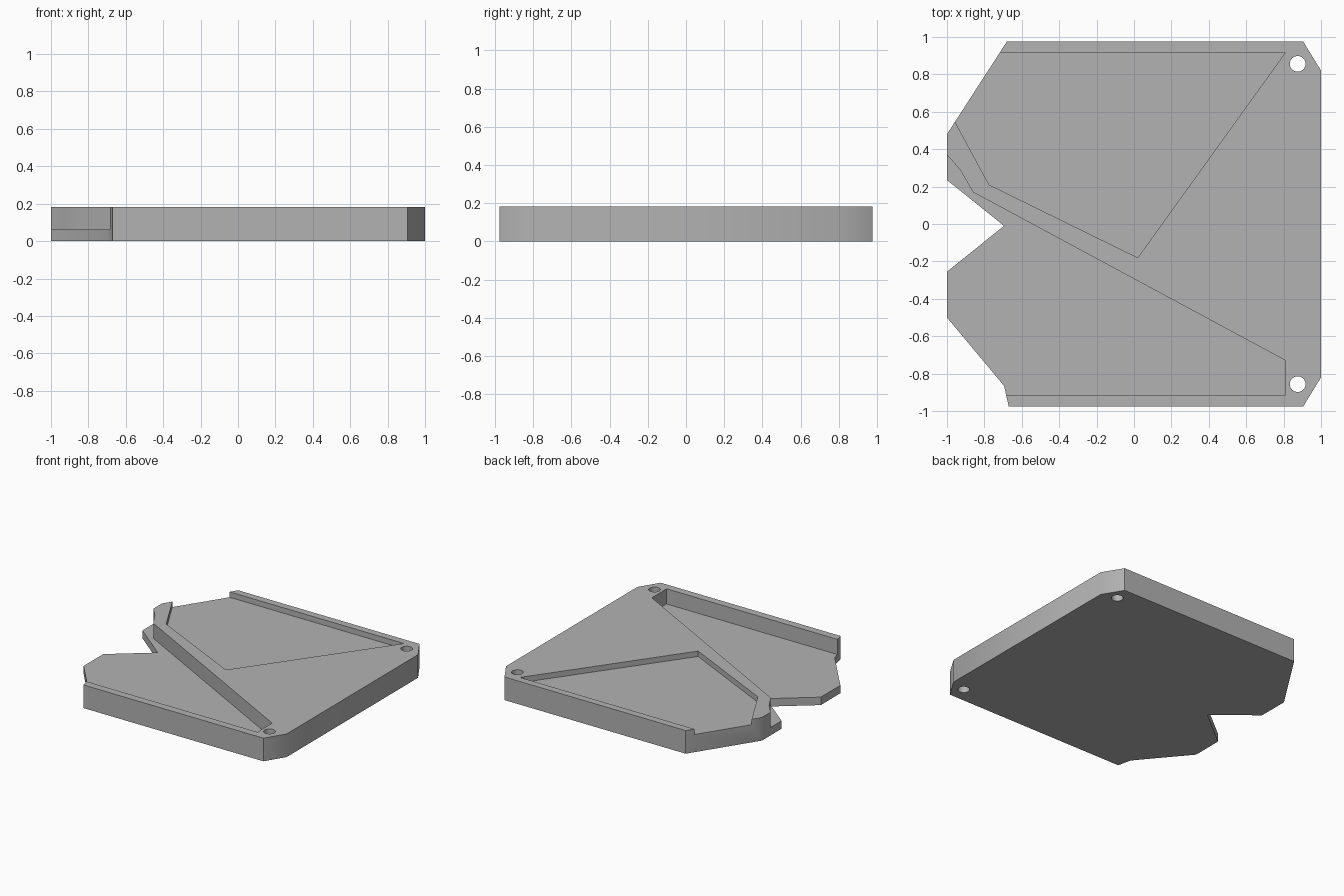
import bpy, bmesh, math

if "Cube" in bpy.data.objects:
    bpy.data.objects.remove(bpy.data.objects["Cube"])

HEIGHT = 0.183
DEEP_FLOOR = 0.063
SHALLOW_FLOOR = 0.14

grey = bpy.data.materials.new("plain grey")
grey.use_nodes = True
colour = (0.45, 0.45, 0.45, 1)
grey.diffuse_color = colour
grey.node_tree.nodes["Principled BSDF"].inputs["Base Color"].default_value = colour


def prism(name, outline, z0, z1):
    """Extrude a flat outline from z0 to z1."""
    mesh = bpy.data.meshes.new(name)
    bm = bmesh.new()
    face = bm.faces.new([bm.verts.new((x, y, z0)) for x, y in outline])
    top = bmesh.ops.extrude_face_region(bm, geom=[face])["geom"]
    verts = [v for v in top if isinstance(v, bmesh.types.BMVert)]
    bmesh.ops.translate(bm, verts=verts, vec=(0, 0, z1 - z0))
    bmesh.ops.recalc_face_normals(bm, faces=bm.faces)
    bm.to_mesh(mesh)
    bm.free()
    mesh.materials.append(grey)
    obj = bpy.data.objects.new(name, mesh)
    bpy.context.collection.objects.link(obj)
    return obj


def cut(target, cutter):
    """Subtract the cutter, then remove it."""
    bpy.context.view_layer.objects.active = target
    mod = target.modifiers.new("cut", "BOOLEAN")
    mod.operation = "DIFFERENCE"
    mod.solver = "EXACT"
    mod.object = cutter
    cutter.hide_render = True
    bpy.ops.object.modifier_apply(modifier=mod.name)
    bpy.data.objects.remove(cutter)


# Plate with clipped corners and a V notch in one side
plate = prism("base_plate", [
    (-0.67, -0.975), (0.905, -0.975), (1, -0.82), (1, 0.82), (0.905, 0.975),
    (-0.68, 0.975), (-1, 0.48), (-1, 0.235), (-0.695, -0.01),
    (-1, -0.255), (-1, -0.5), (-0.695, -0.865)], 0, HEIGHT)

# Deep pocket, open at the notched side
cut(plate, prism("deep_pocket", [
    (0.81, -0.73), (0.81, -0.915), (-1.2, -0.915), (-1.2, 0.6),
    (-0.93, 0.29), (-0.86, 0.17)], DEEP_FLOOR, 0.4))

# Shallow pocket behind the diagonal ridge
cut(plate, prism("shallow_pocket", [
    (0.02, -0.18), (0.81, 0.918), (-1.2, 0.918), (-1.04, 0.70),
    (-0.775, 0.21)], SHALLOW_FLOOR, 0.4))

# Screw holes
for side in (-1, 1):
    circle = [(0.875 + 0.042 * math.cos(a), side * 0.856 + 0.042 * math.sin(a))
              for a in (math.tau * i / 32 for i in range(32))]
    cut(plate, prism("screw_hole", circle, -0.1, 0.4))

bpy.ops.object.select_all(action="DESELECT")
plate.select_set(True)
bpy.context.view_layer.objects.active = plate
bpy.ops.object.shade_smooth_by_angle(angle=math.radians(35))
